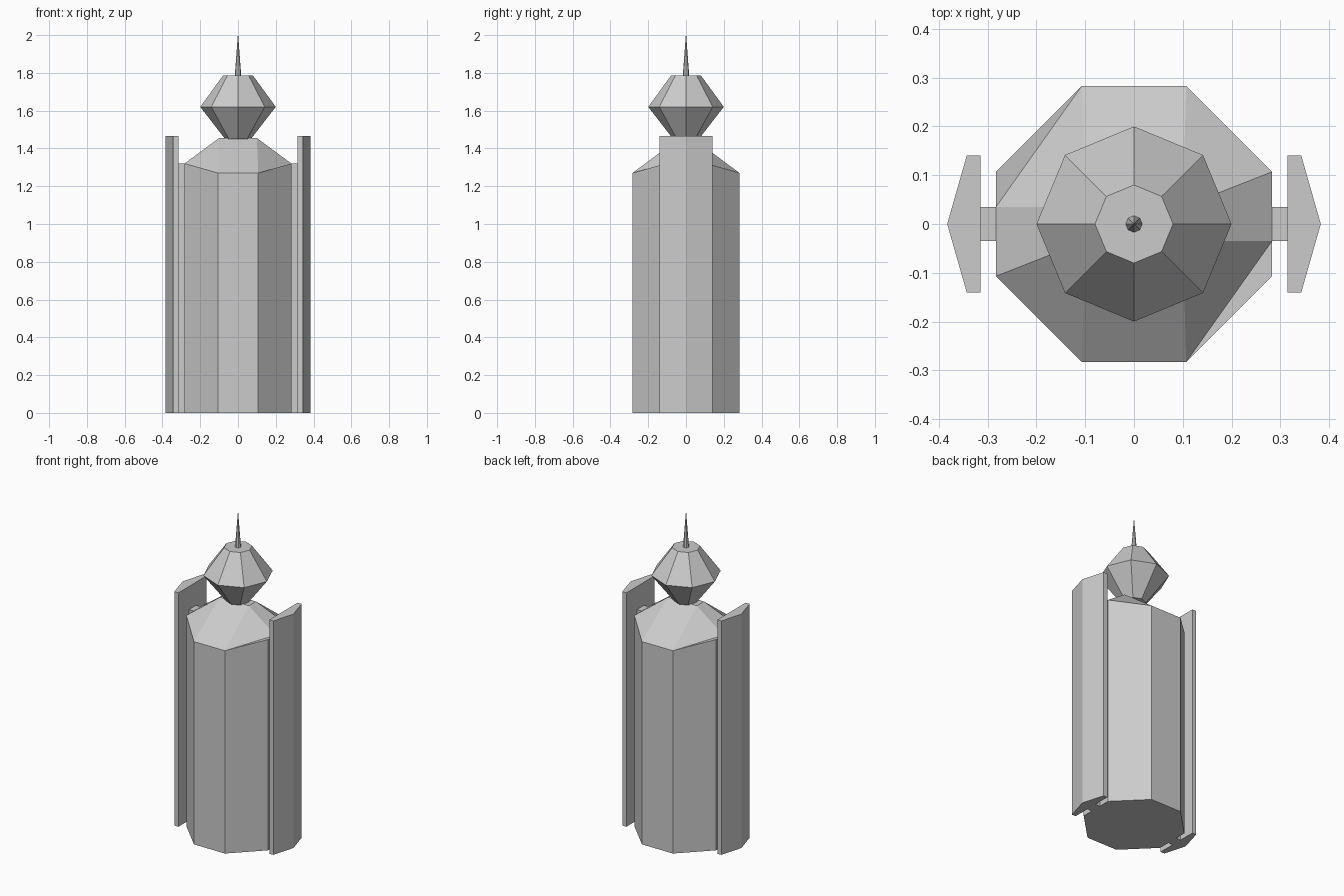
import bpy
import bmesh
from math import cos, sin, pi

if "Cube" in bpy.data.objects:
    bpy.data.objects.remove(bpy.data.objects["Cube"])


def finish(name, bm):
    bmesh.ops.remove_doubles(bm, verts=bm.verts, dist=1e-5)
    bmesh.ops.recalc_face_normals(bm, faces=bm.faces)
    mesh = bpy.data.meshes.new(name)
    bm.to_mesh(mesh)
    bm.free()
    obj = bpy.data.objects.new(name, mesh)
    bpy.context.collection.objects.link(obj)
    return obj


def prism(name, outline, height):
    bm = bmesh.new()
    base = bm.faces.new([bm.verts.new((x, y, 0)) for x, y in outline])
    top = bmesh.ops.extrude_face_region(bm, geom=[base], use_keep_orig=True)["geom"]
    verts = [v for v in top if isinstance(v, bmesh.types.BMVert)]
    bmesh.ops.translate(bm, verts=verts, vec=(0, 0, height))
    return finish(name, bm)


def lathe(name, profile, sides=8):
    bm = bmesh.new()
    rings = [[bm.verts.new((r * cos(2 * pi * i / sides), r * sin(2 * pi * i / sides), z))
              for i in range(sides)] for r, z in profile]
    for lo, hi in zip(rings, rings[1:]):
        for i in range(sides):
            j = (i + 1) % sides
            bm.faces.new((lo[i], lo[j], hi[j], hi[i]))
    bm.faces.new(rings[0])
    bm.faces.new(rings[-1])
    return finish(name, bm)


# Eight-sided body with a sloping roof that ends in a narrow ridge
A, B, WEB = 0.283, 0.107, 0.035
EAVE, SHOULDER, RIDGE = 1.27, 1.32, 1.455
bm = bmesh.new()


def face(*points):
    # each face is repeated by a half turn about z
    for s in (1, -1):
        bm.faces.new([bm.verts.new((s * x, s * y, z)) for x, y, z in points])


fl, fr = (-B, -A, EAVE), (B, -A, EAVE)
rf, rb = (A, -B, SHOULDER), (A, B, SHOULDER)
wf, wb = (A, -WEB, SHOULDER), (A, WEB, SHOULDER)
br = (B, A, EAVE)
tl, tr, tb = (-0.1, -WEB, RIDGE), (0.1, -WEB, RIDGE), (0.1, WEB, RIDGE)


def ground(p):
    return (p[0], p[1], 0)


face(fl, fr, tr, tl)
face(fr, rf, wf)
face(fr, wf, tr)
face(wf, wb, tb, tr)
face(wb, rb, tb)
face(rb, br, tb)
face(ground(fl), ground(fr), fr, fl)
face(ground(fr), ground(rf), rf, fr)
face(ground(rf), ground(rb), rb, wb, wf, rf)
face(ground(rb), ground(br), br, rb)
outline = [(-B, -A), (B, -A), (A, -B), (A, B), (B, A), (-B, A), (-A, B), (-A, -B)]
bm.faces.new([bm.verts.new((x, y, 0)) for x, y in outline])
bm.faces.new([bm.verts.new((x, y, RIDGE)) for x, y in
              ((-0.1, -WEB), (0.1, -WEB), (0.1, WEB), (-0.1, WEB))])
finish("body", bm)

# Side panels, each joined to the body by an upright web
for side, s in (("left", -1), ("right", 1)):
    panel = [(0.315, -0.14), (0.343, -0.14), (0.383, 0), (0.343, 0.14), (0.315, 0.14)]
    prism(side + "_panel", [(s * x, y) for x, y in panel], 1.465)
    web = [(A, -WEB), (0.315, -WEB), (0.315, WEB), (A, WEB)]
    prism(side + "_web", [(s * x, y) for x, y in web], SHOULDER)

# Faceted head and needle spike
lathe("head", [(0.068, 1.45), (0.2, 1.62), (0.08, 1.785)])
lathe("spike", [(0.017, 1.785), (0.001, 2.0)])
